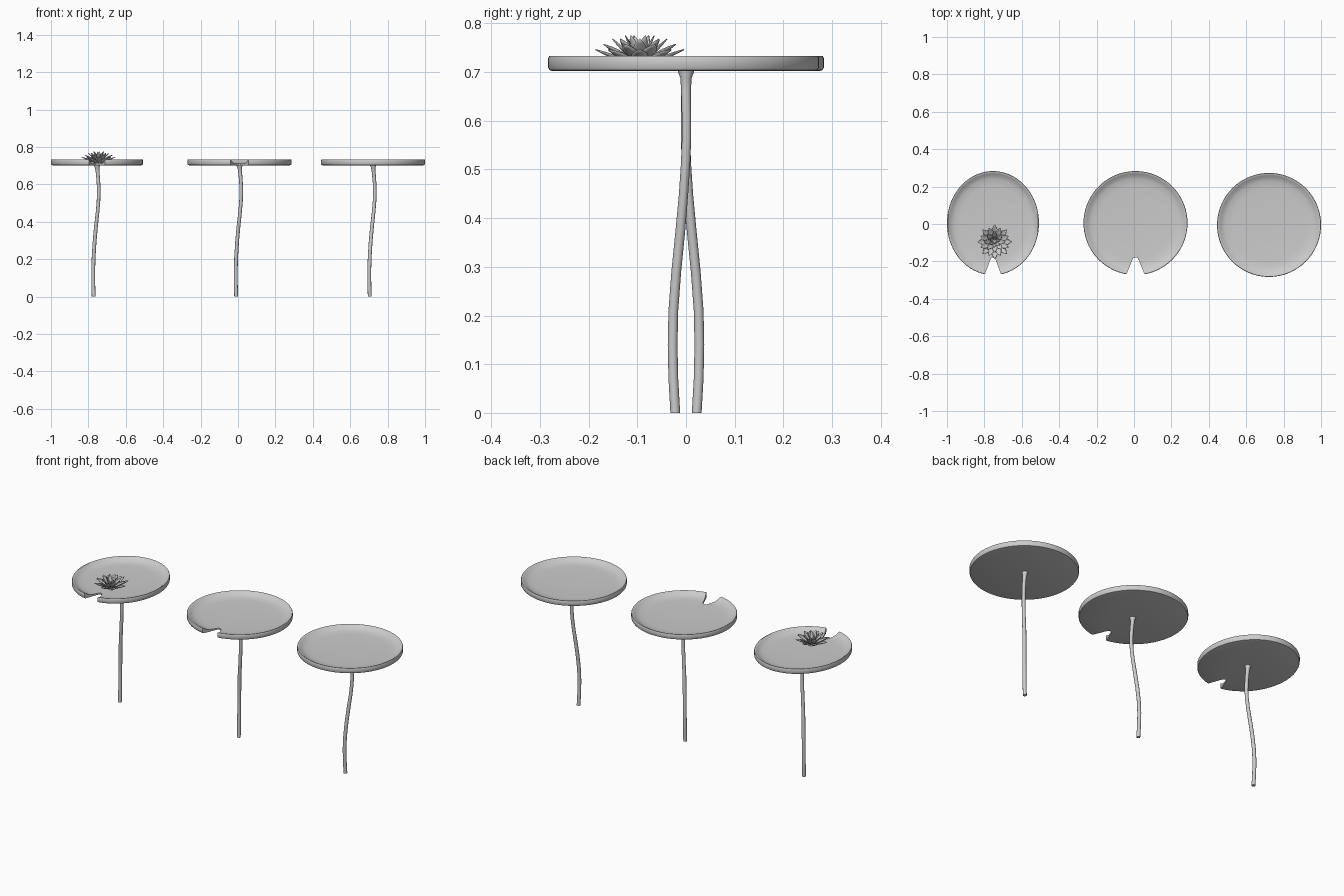
import bpy, bmesh
from math import sin, cos, pi, radians

if "Cube" in bpy.data.objects:
    bpy.data.objects.remove(bpy.data.objects["Cube"])


def make_object(name, verts, faces, angle=35):
    mesh = bpy.data.meshes.new(name)
    mesh.from_pydata(verts, [], faces)
    bm = bmesh.new()
    bm.from_mesh(mesh)
    bmesh.ops.recalc_face_normals(bm, faces=bm.faces[:])
    bm.to_mesh(mesh)
    bm.free()
    ob = bpy.data.objects.new(name, mesh)
    bpy.context.collection.objects.link(ob)
    smooth(ob, angle)
    return ob


def smooth(ob, angle=35):
    bpy.ops.object.select_all(action='DESELECT')
    ob.select_set(True)
    bpy.context.view_layer.objects.active = ob
    bpy.ops.object.shade_smooth_by_angle(angle=radians(angle))


def loft(rings, n):
    """Stack of (cx, cy, z, rx, ry) rings, capped at both ends."""
    verts = [(cx + rx * cos(2 * pi * i / n), cy + ry * sin(2 * pi * i / n), z)
             for cx, cy, z, rx, ry in rings for i in range(n)]
    faces = [(k * n + i, k * n + (i + 1) % n, (k + 1) * n + (i + 1) % n, (k + 1) * n + i)
             for k in range(len(rings) - 1) for i in range(n)]
    last = (len(rings) - 1) * n
    faces += [tuple(range(n))[::-1], tuple(range(last, last + n))]
    return verts, faces


# Dished leaf cross-section: radius, height
PAD = [(0.269, 0.702), (0.275, 0.704), (0.278, 0.709), (0.278, 0.729), (0.276, 0.733),
       (0.272, 0.733), (0.264, 0.728), (0.252, 0.720), (0.235, 0.714), (0.20, 0.711), (0.05, 0.710)]
# Half outline of the front notch: half width, y
NOTCH = [(0.066, -0.31), (0.05, -0.272), (0.033, -0.232), (0.018, -0.195), (0.012, -0.183), (0.005, -0.178)]


def pad(name, cx, cy, sx, notch):
    ob = make_object(name, *loft([(cx, cy, z, r * sx, r) for r, z in PAD], 72))
    if not notch:
        return
    outline = [(-x, y) for x, y in NOTCH] + [(x, y) for x, y in reversed(NOTCH)]
    n = len(outline)
    verts = [(cx + x * sx, y, z) for z in (0.65, 0.78) for x, y in outline]
    faces = [(i, (i + 1) % n, n + (i + 1) % n, n + i) for i in range(n)]
    faces += [tuple(range(n))[::-1], tuple(range(n, 2 * n))]
    cutter = make_object(name + "_notch_cutter", verts, faces)
    cutter.hide_render = True
    mod = ob.modifiers.new("notch", 'BOOLEAN')
    mod.operation, mod.solver, mod.object = 'DIFFERENCE', 'EXACT', cutter
    bpy.context.view_layer.objects.active = ob
    bpy.ops.object.modifier_apply(modifier=mod.name)
    bpy.data.objects.remove(cutter)
    smooth(ob)


# Stem path: x offset, y offset, z, radius
STEM = [(-0.018, 0.022, 0.0, 0.010), (-0.0195, 0.026, 0.07, 0.010), (-0.020, 0.0275, 0.14, 0.010),
        (-0.018, 0.026, 0.21, 0.010), (-0.013, 0.020, 0.29, 0.010), (-0.006, 0.012, 0.37, 0.010),
        (0.003, 0.005, 0.45, 0.0095), (0.008, 0.001, 0.51, 0.0095), (0.0095, -0.001, 0.56, 0.0095),
        (0.008, -0.001, 0.61, 0.0095), (0.004, 0.0, 0.66, 0.010), (0.001, 0.0, 0.688, 0.0115),
        (0.0, 0.0, 0.699, 0.016), (0.0, 0.0, 0.706, 0.016)]


def stem(name, cx, flip):
    make_object(name, *loft([(cx + x, y * flip, z, r, r) for x, y, z, r in STEM], 16))


# Three leaves on stems; the right one is mirrored and has no notch
for side, cx, cy, sx, notch, flip in (("left", -0.754, 0.005, 0.885, True, 1),
                                      ("middle", 0.008, 0.005, 1.0, True, 1),
                                      ("right", 0.722, -0.005, 1.0, False, -1)):
    pad("leaf_" + side, cx, cy, sx, notch)
    stem("stem_" + side, cx, flip)


# Flower: alternating rings of cupped, pointed petals
FX, FY, FZ = -0.745, -0.095, 0.714
WIDTH = [0.35, 0.6, 0.88, 1.0, 0.9, 0.55, 0.04]


def petal_ring(name, count, start, r0, r1, z0, z1, half_width):
    verts, faces = [], []
    rows = len(WIDTH)
    for p in range(count):
        a = start + 2 * pi * p / count
        base = len(verts)
        for k, w in enumerate(WIDTH):
            t = k / (rows - 1)
            for s in (-1, -0.5, 0, 0.5, 1):
                r = r0 + (r1 - r0) * t
                side = s * w * half_width
                z = z0 + (z1 - z0) * t ** 1.3 + 0.007 * w * s * s
                verts.append((FX + r * cos(a) - side * sin(a), FY + r * sin(a) + side * cos(a), z))
        faces += [(base + k * 5 + j, base + k * 5 + j + 1, base + k * 5 + j + 6, base + k * 5 + j + 5)
                  for k in range(rows - 1) for j in range(4)]
    ob = make_object(name, verts, faces, 60)
    mod = ob.modifiers.new("thickness", 'SOLIDIFY')
    mod.thickness, mod.offset = 0.002, 0


petal_ring("petals_outer", 8, 0, 0.012, 0.091, FZ, 0.746, 0.017)
petal_ring("petals_second", 8, pi / 8, 0.010, 0.080, FZ + 0.004, 0.757, 0.016)
petal_ring("petals_third", 8, 0, 0.008, 0.056, FZ + 0.008, 0.768, 0.013)
petal_ring("petals_inner", 6, pi / 8, 0.006, 0.030, FZ + 0.012, 0.775, 0.009)

# Flower heart
make_object("flower_heart", *loft([(FX, FY, z, r, r) for r, z in
            ((0.022, 0.708), (0.020, 0.718), (0.013, 0.738), (0.006, 0.746))], 16))
